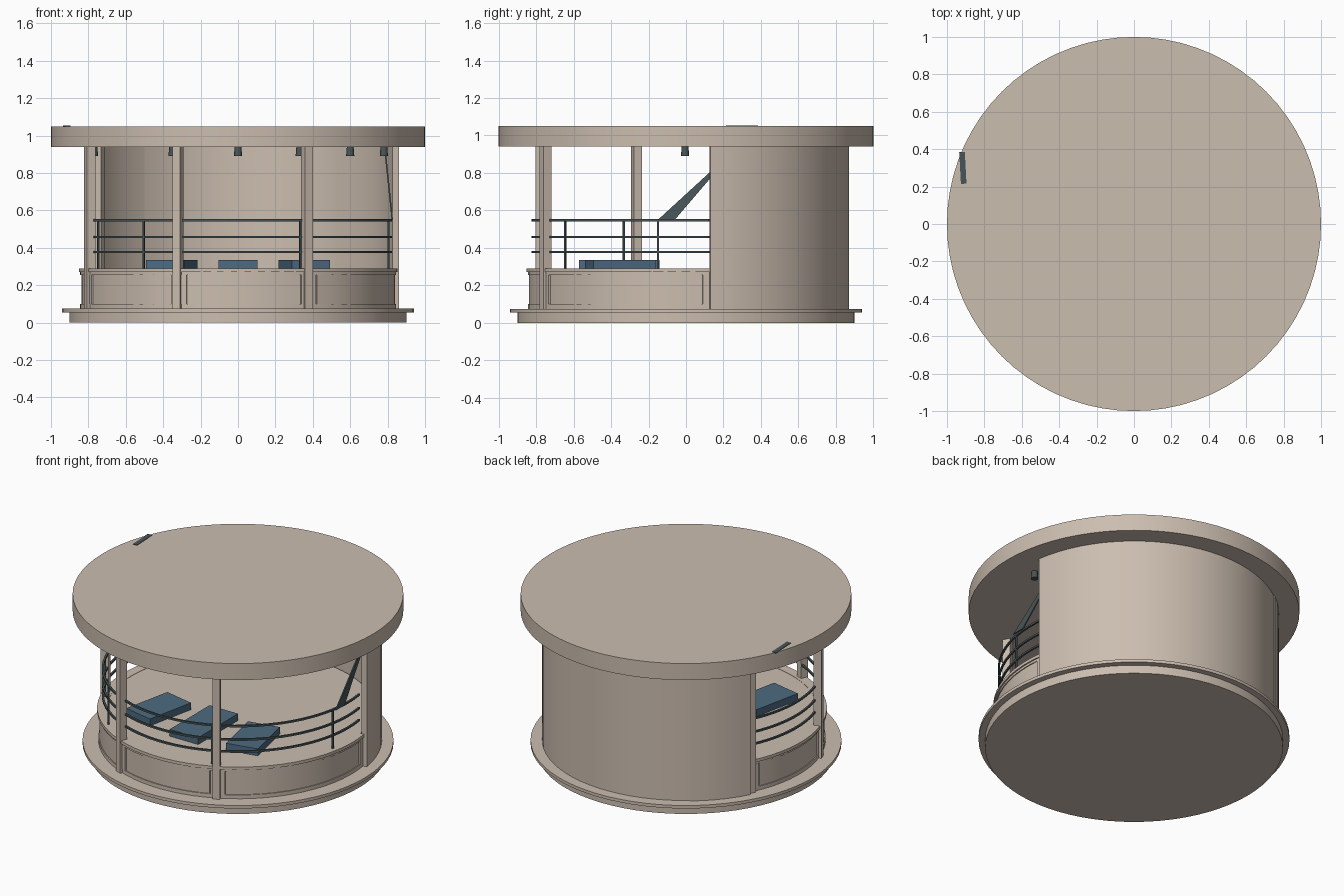
import bpy, bmesh, math
from mathutils import Matrix, Vector

if "Cube" in bpy.data.objects:
    bpy.data.objects.remove(bpy.data.objects["Cube"])


def mat(name, col):
    m = bpy.data.materials.new(name)
    m.diffuse_color = (*col, 1)
    m.use_nodes = True
    m.node_tree.nodes["Principled BSDF"].inputs["Base Color"].default_value = m.diffuse_color
    return m


STONE = mat("warm beige", (0.60, 0.51, 0.43))
DARK = mat("dark slate", (0.065, 0.09, 0.095))
BLUE = mat("muted blue", (0.075, 0.145, 0.22))


def finish(bm, name, m, smooth=True):
    bmesh.ops.recalc_face_normals(bm, faces=bm.faces)
    me = bpy.data.meshes.new(name)
    bm.to_mesh(me)
    bm.free()
    me.materials.append(m)
    ob = bpy.data.objects.new(name, me)
    bpy.context.collection.objects.link(ob)
    if smooth:
        bpy.context.view_layer.objects.active = ob
        ob.select_set(True)
        bpy.ops.object.shade_smooth_by_angle(angle=math.radians(30))
        ob.select_set(False)
    return ob


def polar(r, deg, z):
    a = math.radians(deg)
    return Vector((r * math.cos(a), r * math.sin(a), z))


def disc(name, r, z0, z1, m=STONE):
    bm = bmesh.new()
    bmesh.ops.create_cone(bm, cap_ends=True, segments=72, radius1=r, radius2=r,
                          depth=z1 - z0, matrix=Matrix.Translation((0, 0, (z0 + z1) / 2)))
    return finish(bm, name, m)


def arc(name, r0, r1, z0, z1, a0, a1, m=STONE):
    """Rectangular section swept along part of a circle."""
    bm = bmesh.new()
    n = max(2, round(abs(a1 - a0) / 5))
    rings = []
    for i in range(n + 1):
        a = a0 + (a1 - a0) * i / n
        rings.append([bm.verts.new(polar(r, a, z)) for r, z in
                      ((r0, z0), (r1, z0), (r1, z1), (r0, z1))])
    for p, q in zip(rings, rings[1:]):
        for k in range(4):
            bm.faces.new((p[k], p[(k + 1) % 4], q[(k + 1) % 4], q[k]))
    bm.faces.new(rings[0])
    bm.faces.new(rings[-1])
    return finish(bm, name, m)


def box(name, centre, size, deg=0, m=STONE):
    bm = bmesh.new()
    bmesh.ops.create_cube(bm, size=1, matrix=Matrix.Translation(centre)
                          @ Matrix.Rotation(math.radians(deg), 4, 'Z')
                          @ Matrix.Diagonal((*size, 1)))
    return finish(bm, name, m, False)


# stepped base, raised floor and flat roof
disc("base_plinth", 0.90, 0, 0.055)
disc("base_step", 0.94, 0.055, 0.075)
disc("stage_floor", 0.825, 0.075, 0.288)
disc("roof_slab", 1.0, 0.94, 1.05)

# rear wall and its slightly proud end section
arc("rear_wall", 0.835, 0.87, 0.075, 0.94, 8.6, 127)
arc("rear_wall_end", 0.835, 0.876, 0.075, 0.94, 126.5, 151.5)

# posts
post_angles = (-207, -161.5, -112.6, -63.8)
for i, a in enumerate(post_angles):
    box(f"post_{i}", polar(0.835, a, 0.508), (0.05, 0.045, 0.866), a)

# low stage front with coping and framed panels
arc("stage_front", 0.80, 0.833, 0.075, 0.27, -208, 8.6)
arc("stage_coping", 0.79, 0.852, 0.27, 0.29, -208, 8.6)
edges = list(post_angles) + [8.6]
for i, (a, b) in enumerate(zip(edges, edges[1:])):
    arc(f"panel_{i}", 0.82, 0.838, 0.10, 0.255, a + 4, b - 3)
    arc(f"panel_top_frame_{i}", 0.82, 0.844, 0.255, 0.27, a, b)
    arc(f"panel_bottom_frame_{i}", 0.82, 0.844, 0.075, 0.10, a, b)
    arc(f"panel_start_frame_{i}", 0.82, 0.844, 0.10, 0.255, a, a + 3.5)
    arc(f"panel_end_frame_{i}", 0.82, 0.844, 0.10, 0.255, b - 2.5, b)

# three curved handrails and thin uprights
for i, z in enumerate((0.378, 0.458, 0.548)):
    arc(f"handrail_{i}", 0.812, 0.824, z - 0.006, z + 0.006, -207, 8.6, DARK)
for i, a in enumerate((-156, -128, -66, -10.5)):
    box(f"rail_upright_{i}", polar(0.818, a, 0.42), (0.01, 0.01, 0.26), a, DARK)

# blue mats on the stage
for name, x, y, deg in (("left_mat", -0.355, -0.33, -12), ("middle_mat", 0, -0.36, 0),
                        ("right_mat", 0.355, -0.35, 12)):
    w, d = (0.21, 0.42) if deg == 0 else (0.21, 0.34)
    box(name, (x, y, 0.312), (w, d, 0.046), deg, BLUE)

# ceiling lamps in a row
for i, x in enumerate((-0.77, -0.35, 0, 0.33, 0.6, 0.78)):
    bm = bmesh.new()
    bmesh.ops.create_cone(bm, cap_ends=True, segments=12, radius1=0.022, radius2=0.018,
                          depth=0.05, matrix=Matrix.Translation((x, -0.005, 0.916)))
    finish(bm, f"ceiling_lamp_{i}", DARK)

# slanted brace plate from the handrail to the ceiling
bm = bmesh.new()
tri = ((0.825, -0.15, 0.55), (0.825, -0.06, 0.55), (0.785, 0.27, 0.935))
fr = [[bm.verts.new((x + o, y, z)) for x, y, z in tri] for o in (-0.004, 0.004)]
bm.faces.new(fr[0])
bm.faces.new(fr[1])
for k in range(3):
    j = (k + 1) % 3
    bm.faces.new((fr[0][k], fr[0][j], fr[1][j], fr[1][k]))
finish(bm, "slanted_brace", DARK, False)

# small dark patch near the roof edge
box("roof_patch", (-0.915, 0.30, 1.05), (0.03, 0.17, 0.006), 3, DARK)
